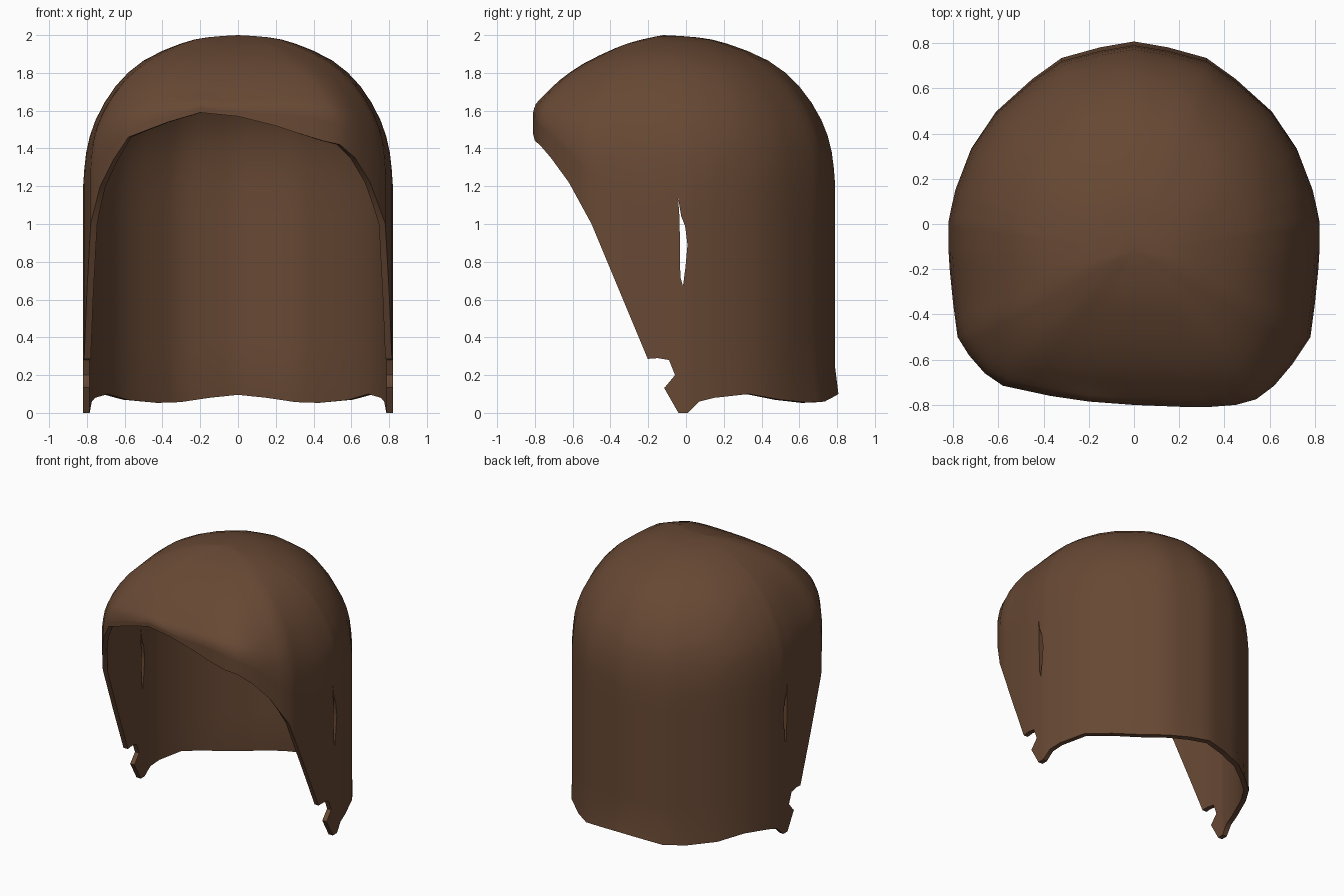
import bpy, bmesh, math
from mathutils import Vector

if "Cube" in bpy.data.objects:
    bpy.data.objects.remove(bpy.data.objects["Cube"])

APEX = Vector((0, -0.12, 2.0))

# Plan outline with the height of the lower edge at each point: x, y, edge z
front_right = [(0, -.80, 1.57), (.2, -.808, 1.52), (.32, -.81, 1.48), (.45, -.80, 1.44),
               (.54, -.775, 1.42), (.62, -.715, 1.35), (.70, -.62, 1.22)]
side = [(.78, -.5, 1.0), (.80, -.35, .64), (.815, -.2, .28), (.82, -.12, .14),
        (.82, -.04, 0), (.82, .01, 0), (.808, .07, .06), (.79, .15, .08),
        (.72, .33, .10), (.61, .49, .07), (.45, .63, .055), (.32, .72, .06),
        (.15, .765, .085)]
back = [(0, .79, .10)]
front_left = [(-.73, -.58, 1.2), (-.66, -.66, 1.34), (-.58, -.715, 1.46),
              (-.37, -.76, 1.54), (-.2, -.785, 1.59)]
outline = front_right + side + back + [(-x, y, z) for x, y, z in reversed(side)] + front_left

# Dome profile: share of the radius, height at the sides and back, height at the front
dome = [(0, 2, 2), (.2, 1.988, 1.97), (.37, 1.955, 1.93), (.61, 1.865, 1.85),
        (.79, 1.73, 1.765), (.92, 1.55, 1.68), (.98, 1.38, 1.635), (1, 1.2, 1.59)]


def smooth_points(pts, n):
    """Catmull-Rom resampling of a list of tuples."""
    p = [Vector(q) for q in pts]
    p = [2 * p[0] - p[1]] + p + [2 * p[-1] - p[-2]]
    out = []
    for i in range(1, len(p) - 2):
        a, b, c, d = p[i - 1:i + 3]
        for k in range(n):
            t = k / n
            out.append(.5 * (2 * b + (c - a) * t + (2 * a - 5 * b + 4 * c - d) * t * t
                             + (3 * b - a - 3 * c + d) * t ** 3))
    return out + [p[-2]]


def prism(name, yz):
    """Cutter running through both sides along x."""
    bm = bmesh.new()
    face = bm.faces.new([bm.verts.new((-1.2, y, z)) for y, z in yz])
    ext = bmesh.ops.extrude_face_region(bm, geom=[face])
    bmesh.ops.translate(bm, vec=(2.4, 0, 0),
                        verts=[g for g in ext["geom"] if isinstance(g, bmesh.types.BMVert)])
    bmesh.ops.recalc_face_normals(bm, faces=bm.faces)
    me = bpy.data.meshes.new(name)
    bm.to_mesh(me)
    bm.free()
    ob = bpy.data.objects.new(name, me)
    bpy.context.collection.objects.link(ob)
    ob.hide_render = True
    return ob


# Hood surface: one column of points per outline position
profile = smooth_points(dome, 2)
WALL = 8
bm = bmesh.new()
top = bm.verts.new(APEX)
columns = []
for i, p in enumerate(outline):
    q = outline[(i + 1) % len(outline)]
    for t in (0, .5):
        x, y, edge = Vector(p).lerp(Vector(q), t)
        d = Vector((x, y - APEX.y))
        w = min(1, max(0, (-d.y / d.length - .2) / .75))
        w = w * w * (3 - 2 * w)
        pts = []
        for k, (f, zs, zf) in enumerate(profile[1:]):
            z = max(zs + (zf - zs) * w, edge + .015 * (len(profile) - k))
            pts.append((d.x * f, APEX.y + d.y * f, z))
        low = pts[-1][2]
        for k in range(1, WALL + 1):
            z = low + (edge - low) * k / WALL
            flare = 1 + .022 * max(0, y) / .8 if k == WALL else 1
            pts.append((x, y * flare, z))
        columns.append([bm.verts.new(v) for v in pts])
for a, b in zip(columns, columns[1:] + columns[:1]):
    bm.faces.new((top, a[0], b[0]))
    for r in range(len(a) - 1):
        bm.faces.new((a[r], a[r + 1], b[r + 1], b[r]))
mesh = bpy.data.meshes.new("hood")
bm.to_mesh(mesh)
bm.free()
hood = bpy.data.objects.new("hood", mesh)
bpy.context.collection.objects.link(hood)

# Leather thickness
solid = hood.modifiers.new("thickness", "SOLIDIFY")
solid.thickness = .035
solid.offset = -1

# Ear slits and the notches above the side tabs
cutters = [
    prism("ear_slit_cutter", [(-.042, 1.14), (-.025, 1.04), (-.005, .99), (.008, .89),
                              (-.003, .77), (-.016, .67), (-.03, .72), (-.034, 1.03)]),
    prism("tab_notch_cutter", [(-.215, .285), (-.15, .29), (-.09, .28), (-.058, .2),
                               (-.112, .135), (-.3, .1)]),
]
for c in cutters:
    cut = hood.modifiers.new(c.name, "BOOLEAN")
    cut.operation = "DIFFERENCE"
    cut.solver = "EXACT"
    cut.object = c

bpy.context.view_layer.objects.active = hood
hood.select_set(True)
for name in [m.name for m in hood.modifiers]:
    bpy.ops.object.modifier_apply(modifier=name)
for c in cutters:
    bpy.data.objects.remove(c)
bpy.ops.object.shade_smooth_by_angle(angle=math.radians(40))

# Brown leather
leather = bpy.data.materials.new("brown_leather")
leather.diffuse_color = (.136, .065, .034, 1)
leather.use_nodes = True
leather.node_tree.nodes["Principled BSDF"].inputs["Base Color"].default_value = leather.diffuse_color
hood.data.materials.clear()
hood.data.materials.append(leather)
